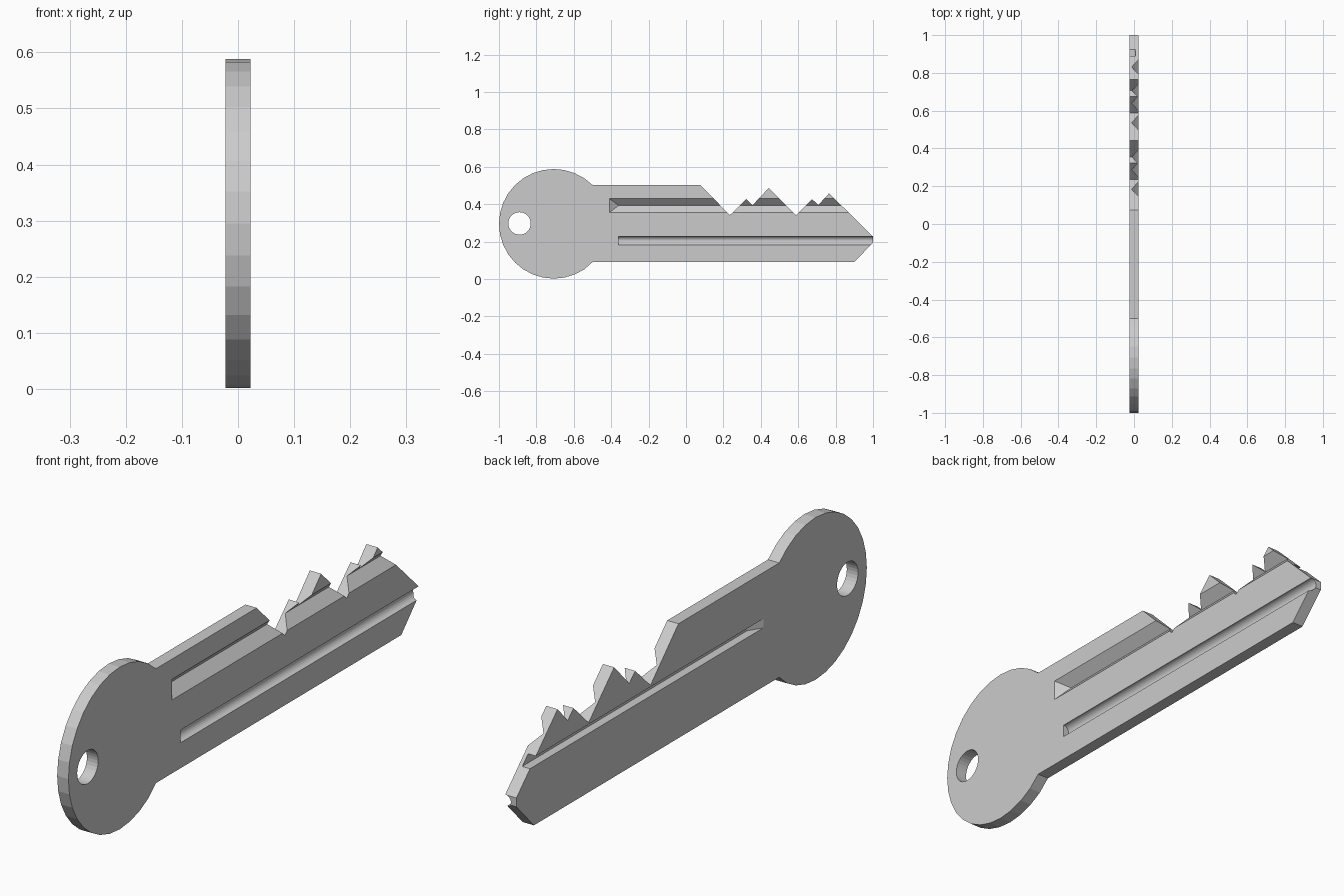
import bpy, bmesh
from math import cos, sin, radians, pi

cube = bpy.data.objects.get("Cube")
if cube:
    bpy.data.objects.remove(cube, do_unlink=True)

HALF = 0.0225          # half the key thickness
BOW_Y, BOW_Z, BOW_R = -0.707, 0.295, 0.293

steel = bpy.data.materials.new("steel grey")
steel.use_nodes = True
color = (0.6, 0.6, 0.6, 1)
steel.diffuse_color = color
steel.node_tree.nodes["Principled BSDF"].inputs["Base Color"].default_value = color


def make_object(name, bm):
    bmesh.ops.recalc_face_normals(bm, faces=bm.faces[:])
    mesh = bpy.data.meshes.new(name)
    bm.to_mesh(mesh)
    bm.free()
    mesh.materials.append(steel)
    obj = bpy.data.objects.new(name, mesh)
    bpy.context.collection.objects.link(obj)
    return obj


def plate(name, outline, half):
    """Extrude a (y, z) outline across the thickness."""
    bm = bmesh.new()
    face = bm.faces.new([bm.verts.new((-half, y, z)) for y, z in outline])
    ext = bmesh.ops.extrude_face_region(bm, geom=[face])
    verts = [v for v in ext["geom"] if isinstance(v, bmesh.types.BMVert)]
    bmesh.ops.translate(bm, verts=verts, vec=(2 * half, 0, 0))
    return make_object(name, bm)


def groove(name, section, side, start, taper):
    """Cutter from (depth, z) points; deeper points start later by the taper."""
    bm = bmesh.new()
    deepest = max(d for d, z in section)
    for d, z in section:
        bm.verts.new((side * (HALF - d), start + taper * d / deepest, z))
        bm.verts.new((side * (HALF - d), 1.1, z))
        if d < 0.001:
            for y in (start, 1.1):
                bm.verts.new((side * (HALF + 0.02), y, z))
    bmesh.ops.convex_hull(bm, input=bm.verts[:])
    bmesh.ops.dissolve_limit(bm, angle_limit=radians(0.5),
                             verts=bm.verts[:], edges=bm.edges[:])
    return make_object(name, bm)


# Round bow, straight blade, pointed tip and cut teeth in one outline
bow = [(BOW_Y + BOW_R * cos(radians(45 + i * 11.25)),
        BOW_Z + BOW_R * sin(radians(45 + i * 11.25))) for i in range(25)]
bow[0], bow[-1] = (-0.5, 0.503), (-0.5, 0.09)
blade = [(0.9, 0.09), (1, 0.195), (1, 0.227),
         (0.765, 0.458), (0.707, 0.395), (0.674, 0.427), (0.588, 0.342),
         (0.442, 0.486), (0.356, 0.395), (0.322, 0.427), (0.235, 0.342),
         (0.075, 0.503)]
key = plate("key", bow + blade, HALF)

# Key ring hole
hole = plate("hole_cutter", [(-0.89 + 0.06 * cos(i * pi / 16),
                              0.297 + 0.06 * sin(i * pi / 16)) for i in range(32)], 0.1)

# Lengthwise grooves: wide vee and half round on the left, square slot on the right
vee = groove("vee_cutter", [(0, 0.355), (0.035, 0.393), (0, 0.43)], 1, -0.41, 0.05)
arc = [(0.023 * sin(i * pi / 12), 0.205 - 0.023 * cos(i * pi / 12)) for i in range(13)]
half_round = groove("half_round_cutter", arc, 1, -0.36, 0)
slot = groove("slot_cutter", [(0, 0.303), (0.031, 0.303), (0.031, 0.336), (0, 0.336)],
              -1, -0.41, 0.05)

# Cut everything out of the key
bpy.ops.object.select_all(action="DESELECT")
bpy.context.view_layer.objects.active = key
key.select_set(True)
for cutter in (hole, vee, half_round, slot):
    cutter.hide_render = True
    mod = key.modifiers.new(cutter.name, "BOOLEAN")
    mod.operation = "DIFFERENCE"
    mod.solver = "EXACT"
    mod.object = cutter
    bpy.ops.object.modifier_apply(modifier=mod.name)
    bpy.data.objects.remove(cutter, do_unlink=True)
